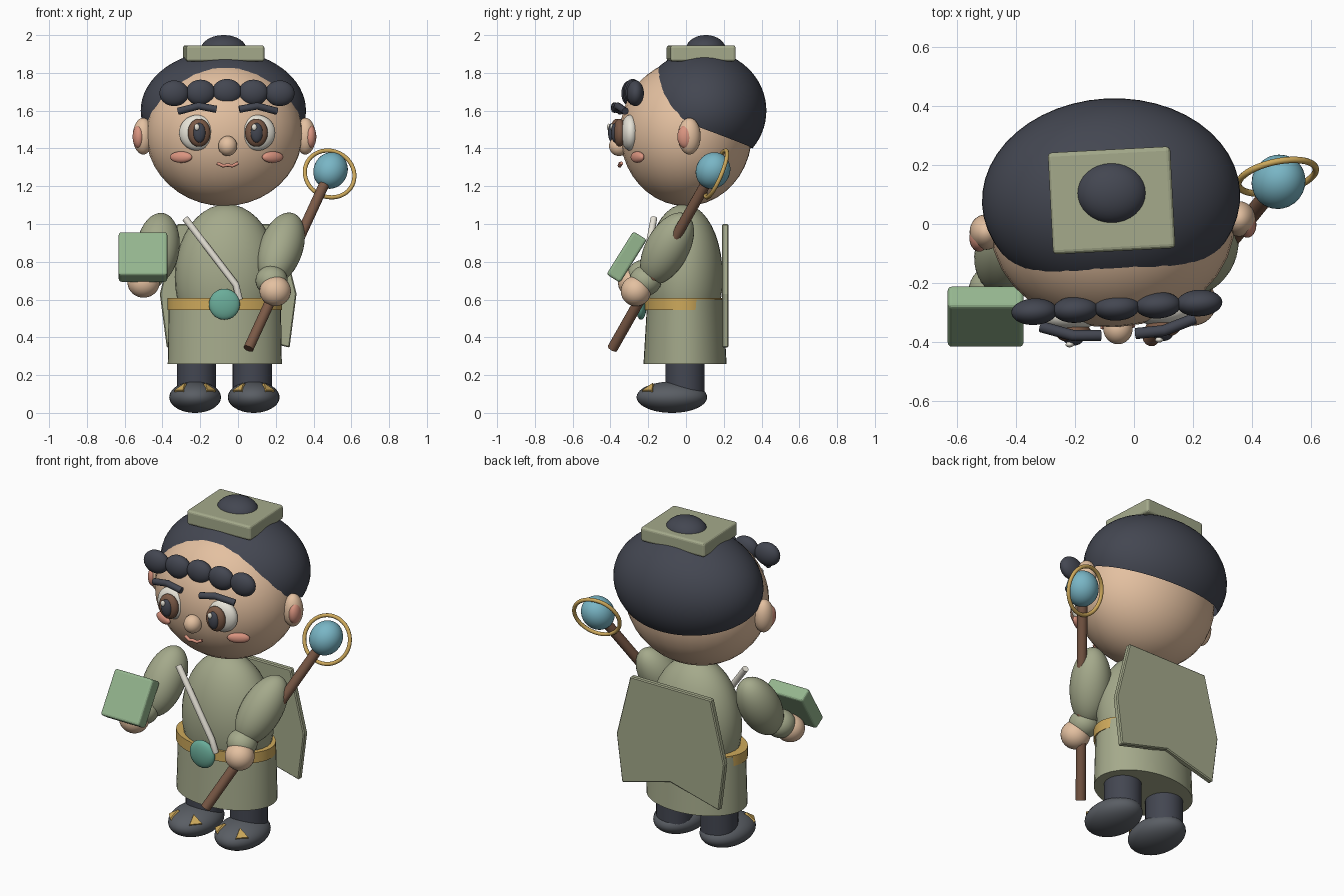
import bpy, bmesh, math
from mathutils import Vector, Matrix

if "Cube" in bpy.data.objects:
    bpy.data.objects.remove(bpy.data.objects["Cube"])


def color(name, hexa):
    lin = [(int(hexa[i:i + 2], 16) / 255) ** 2.2 for i in (0, 2, 4)]
    m = bpy.data.materials.new(name)
    m.diffuse_color = (*lin, 1)
    m.use_nodes = True
    m.node_tree.nodes["Principled BSDF"].inputs["Base Color"].default_value = m.diffuse_color
    return m


skin, dark, robe = color("skin", "E3BF9F"), color("dark", "454852"), color("robe", "A3A88A")
gold, wood, pink = color("gold", "CDA85C"), color("wood", "7A5A48"), color("pink", "D9937F")
white, green, teal = color("white", "E6E2D6"), color("green", "93B48D"), color("teal", "6AAB98")
blue, shoe_grey = color("blue", "78B4C4"), color("shoe_grey", "5A5E64")


def add(name, bm, mat, matrix=Matrix(), smooth=True):
    me = bpy.data.meshes.new(name)
    bmesh.ops.recalc_face_normals(bm, faces=bm.faces)
    bm.to_mesh(me)
    bm.free()
    for p in me.polygons:
        p.use_smooth = smooth
    me.materials.append(mat)
    ob = bpy.data.objects.new(name, me)
    bpy.context.collection.objects.link(ob)
    ob.matrix_basis = matrix
    return ob


def ball(name, loc, rad, mat, rot=Matrix(), parent=Matrix()):
    bm = bmesh.new()
    bmesh.ops.create_uvsphere(bm, u_segments=32, v_segments=20, radius=1)
    bmesh.ops.scale(bm, vec=rad, verts=bm.verts)
    return add(name, bm, mat, parent @ Matrix.Translation(loc) @ rot)


def aim(d):
    return Vector(d).to_track_quat('Z', 'Y').to_matrix().to_4x4()


def limb(name, a, b, r, mat):
    a, b = Vector(a), Vector(b)
    return ball(name, (a + b) / 2, (r, r, (b - a).length / 2), mat, aim(b - a))


def drum(name, c, low, high, z0, z1, mat):
    # elliptical cylinder, low and high are the (x, y) radii
    bm = bmesh.new()
    bmesh.ops.create_cone(bm, cap_ends=True, segments=40, radius1=1, radius2=1, depth=2)
    for v in bm.verts:
        r, z = (low, z0) if v.co.z < 0 else (high, z1)
        v.co = (c[0] + v.co.x * r[0], c[1] + v.co.y * r[1], z)
    ob = add(name, bm, mat, smooth=False)
    for p in ob.data.polygons:
        p.use_smooth = len(p.vertices) == 4
    return ob


def box(name, loc, size, mat, rot):
    bm = bmesh.new()
    bmesh.ops.create_cube(bm, size=1)
    bmesh.ops.scale(bm, vec=size, verts=bm.verts)
    ob = add(name, bm, mat, Matrix.Translation(loc) @ rot, False)
    b = ob.modifiers.new("soft_edges", 'BEVEL')
    b.width, b.segments = 0.014, 3
    return ob


def tube(name, pts, r, mat, parent=Matrix()):
    cu = bpy.data.curves.new(name, 'CURVE')
    cu.dimensions = '3D'
    cu.bevel_depth, cu.bevel_resolution, cu.use_fill_caps = r, 4, True
    s = cu.splines.new('POLY')
    s.points.add(len(pts) - 1)
    for p, co in zip(s.points, pts):
        p.co = (*co, 1)
    cu.materials.append(mat)
    ob = bpy.data.objects.new(name, cu)
    bpy.context.collection.objects.link(ob)
    ob.matrix_basis = parent
    return ob


# Head frame: slightly turned about the vertical
turn = Matrix.Rotation(math.radians(3), 4, 'Z')
H = Matrix.Translation((-0.073, 0, 0)) @ turn
ball("head", (0, 0, 1.48), (0.415, 0.35, 0.385), skin, parent=H)

# Hair cap trimmed by two sloping planes
bm = bmesh.new()
bmesh.ops.create_uvsphere(bm, u_segments=48, v_segments=32, radius=1)
for v in bm.verts:
    v.co = (v.co.x * 0.438, v.co.y * 0.338 + 0.088, v.co.z * 0.32 + 1.6)
for slope in (0.6, 0.367):
    cut = bmesh.ops.bisect_plane(bm, geom=bm.verts[:] + bm.edges[:] + bm.faces[:],
                                 plane_co=(0, 0, 1.53), plane_no=(0, slope, 1), clear_inner=True)
add("hair_cap", bm, dark, H)

# Fringe curls
for i in range(-2, 3):
    ball("fringe_curl", (i * 0.14, -0.283, 1.70 - 0.004 * abs(i)), (0.078, 0.045, 0.068), dark, parent=H)

# Face, mirrored left and right
for s in (-1, 1):
    ball("eye_white", (s * 0.157, -0.305, 1.483), (0.098, 0.05, 0.095), white, parent=H)
    ball("iris", (s * 0.152, -0.36, 1.483), (0.06, 0.034, 0.074), wood, parent=H)
    ball("pupil", (s * 0.152, -0.383, 1.483), (0.033, 0.022, 0.052), dark, parent=H)
    ball("eye_glint", (s * 0.152 - 0.014, -0.4, 1.513), (0.014, 0.01, 0.018), white, parent=H)
    tube("eyebrow", [(s * 0.06, -0.375, 1.607), (s * 0.155, -0.37, 1.625), (s * 0.26, -0.335, 1.597)],
         0.019, dark, H)
    ball("cheek", (s * 0.243, -0.27, 1.354), (0.063, 0.022, 0.03), pink,
         Matrix.Rotation(s * 0.45, 4, 'Z'), H)
    ball("ear", (s * 0.43, -0.005, 1.465), (0.055, 0.06, 0.097), skin, parent=H)
    ball("ear_inner", (s * 0.455, -0.025, 1.462), (0.032, 0.045, 0.062), pink, parent=H)
ball("nose", (0, -0.355, 1.413), (0.05, 0.053, 0.053), skin, parent=H)
tube("mouth", [(-0.055, -0.345, 1.322), (-0.025, -0.352, 1.308), (0, -0.353, 1.312),
               (0.025, -0.352, 1.308), (0.055, -0.345, 1.322)], 0.009, pink, H)

# Square hat and its knob
box("hat_plate", (-0.076, 0.08, 1.903), (0.415, 0.345, 0.086), robe, turn)
ball("hat_knob", (-0.076, 0.105, 1.925), (0.12, 0.105, 0.075), dark)

# Torso, skirt and belt
ball("torso", (-0.06, -0.01, 0.72), (0.275, 0.205, 0.385), robe)
drum("skirt", (-0.07, -0.005), (0.302, 0.22), (0.297, 0.2), 0.26, 0.6, robe)
drum("belt", (-0.07, -0.015), (0.302, 0.205), (0.302, 0.205), 0.545, 0.608, gold)

# Back panel with a notched hem
half = [(0.27, 1.0), (0.362, 0.63), (0.325, 0.345)]
outline = half + [(0, 0.43)] + [(-x, z) for x, z in reversed(half)]
bm = bmesh.new()
face = bm.faces.new([bm.verts.new((x - 0.052, 0.19, z)) for x, z in outline])
ext = bmesh.ops.extrude_face_region(bm, geom=[face])
bmesh.ops.translate(bm, vec=(0, 0.035, 0), verts=[g for g in ext["geom"] if isinstance(g, bmesh.types.BMVert)])
if not face.is_valid or all(len(e.link_faces) == 1 for e in face.edges):
    bm.faces.new([v for v in bm.verts if v.co.y < 0.2])
cape = add("back_panel", bm, robe, smooth=False)
cape.modifiers.new("soft_edges", 'BEVEL').width = 0.006

# Legs, shoes and toe trims
for s in (-1, 1):
    lx, fx = -0.072 + s * 0.148, -0.072 + s * 0.155
    drum("leg", (lx, -0.005), (0.104, 0.104), (0.104, 0.104), 0.08, 0.3, dark)
    ball("shoe", (fx, -0.075, 0.083), (0.137, 0.187, 0.083), shoe_grey)
    for t in (-1, 1):
        n = Vector((t * 0.52, -0.62, 0.5))
        loc = Vector((fx + n.x * 0.137, -0.075 + n.y * 0.187, 0.083 + n.z * 0.083))
        bm = bmesh.new()
        bmesh.ops.create_cone(bm, cap_ends=True, segments=3, radius1=0.045, radius2=0.04, depth=0.024)
        d = Vector((n.x / 0.137, n.y / 0.187, n.z / 0.083))
        add("toe_trim", bm, gold, Matrix.Translation(loc) @ aim(d), False)

# Arms, cuffs and hands
limb("left_sleeve", (-0.40, 0.0, 1.05), (-0.45, -0.2, 0.69), 0.115, robe)
limb("right_sleeve", (0.29, 0.0, 1.05), (0.165, -0.2, 0.69), 0.115, robe)
ball("left_cuff", (-0.475, -0.225, 0.73), (0.085, 0.085, 0.08), robe)
ball("right_cuff", (0.178, -0.215, 0.70), (0.085, 0.085, 0.08), robe)
ball("left_hand", (-0.5, -0.28, 0.69), (0.085, 0.08, 0.08), skin)
ball("right_hand", (0.197, -0.265, 0.645), (0.083, 0.08, 0.08), skin)

# Book held in the left hand
box("book", (-0.503, -0.314, 0.825), (0.257, 0.085, 0.268), green, Matrix.Rotation(math.radians(-32), 4, 'X'))

# Staff with orb and ring
tube("staff", [(0.055, -0.39, 0.34), (0.47, 0.12, 1.24)], 0.028, wood)
ball("staff_orb", (0.49, 0.143, 1.283), (0.09, 0.09, 0.1), blue, aim((0.4, 0.5, 0.9)))
bpy.ops.mesh.primitive_torus_add(major_radius=0.134, minor_radius=0.011, major_segments=48, minor_segments=12)
ring = bpy.context.object
ring.name = "staff_ring"
ring.matrix_basis = Matrix.Translation((0.485, 0.16, 1.265)) @ aim((0.22, -1, 0.42))
ring.data.materials.append(gold)
bpy.ops.object.shade_smooth()

# Chest cord and belt pendant
tube("chest_cord", [(-0.28, -0.17, 1.03), (-0.012, -0.235, 0.68), (0.008, -0.225, 0.6)], 0.018, white)
ball("pendant", (-0.072, -0.238, 0.575), (0.082, 0.03, 0.082), teal)
